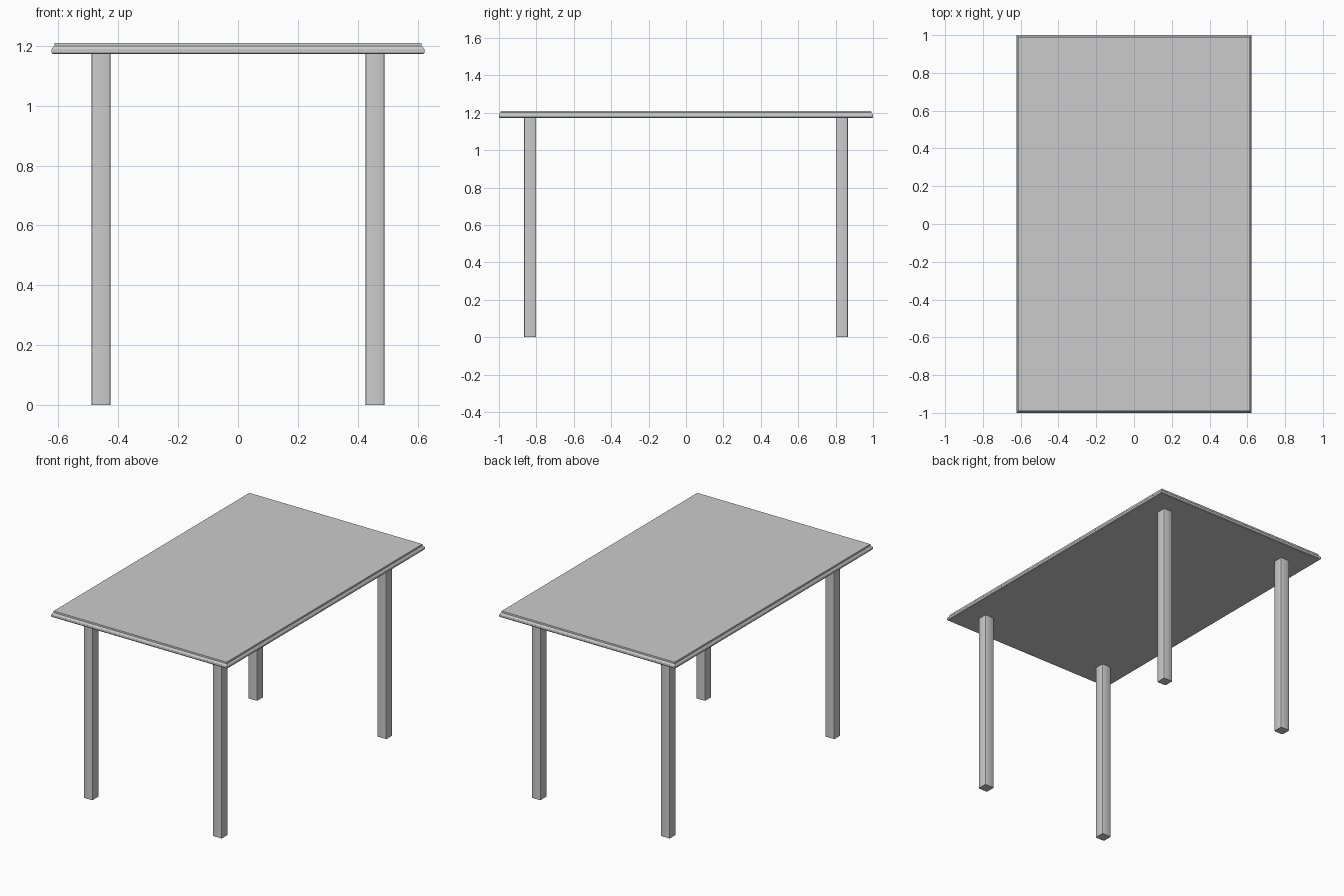
import bpy, bmesh

if "Cube" in bpy.data.objects:
    bpy.data.objects.remove(bpy.data.objects["Cube"])

HALF_X, HALF_Y = 0.623, 1.0
UNDERSIDE = 1.173


def add_object(name, bm):
    bmesh.ops.recalc_face_normals(bm, faces=bm.faces)
    mesh = bpy.data.meshes.new(name)
    bm.to_mesh(mesh)
    bm.free()
    obj = bpy.data.objects.new(name, mesh)
    bpy.context.collection.objects.link(obj)
    bpy.ops.object.select_all(action='DESELECT')
    obj.select_set(True)
    bpy.context.view_layer.objects.active = obj
    bpy.ops.object.shade_smooth_by_angle()
    return obj


# Tabletop: moulded edge profile (inset, height) swept round a rectangle
profile = [(0.003, UNDERSIDE), (0.0, 1.177), (0.0, 1.189),
           (0.004, 1.195), (0.009, 1.200), (0.010, 1.210)]
bm = bmesh.new()
rings = []
for inset, z in profile:
    x, y = HALF_X - inset, HALF_Y - inset
    rings.append([bm.verts.new((sx * x, sy * y, z))
                  for sx, sy in ((-1, -1), (1, -1), (1, 1), (-1, 1))])
for low, high in zip(rings, rings[1:]):
    for i in range(4):
        j = (i + 1) % 4
        bm.faces.new((low[i], low[j], high[j], high[i]))
bm.faces.new(rings[0][::-1])
bm.faces.new(rings[-1])
add_object("tabletop", bm)


# Legs: square posts with softened vertical edges
def add_leg(name, x, y, size=0.064):
    bm = bmesh.new()
    bmesh.ops.create_cube(bm, size=1)
    for v in bm.verts:
        v.co = (v.co.x * size, v.co.y * size, (v.co.z + 0.5) * UNDERSIDE)
    upright = [e for e in bm.edges
               if abs(e.verts[0].co.z - e.verts[1].co.z) > 0.5]
    bmesh.ops.bevel(bm, geom=upright, offset=0.006, segments=2,
                    profile=0.5, affect='EDGES')
    add_object(name, bm).location = (x, y, 0)


for side, sx in (("left", -1), ("right", 1)):
    for end, sy in (("front", -1), ("back", 1)):
        add_leg(f"{end}_{side}_leg", sx * 0.458, sy * 0.833)
